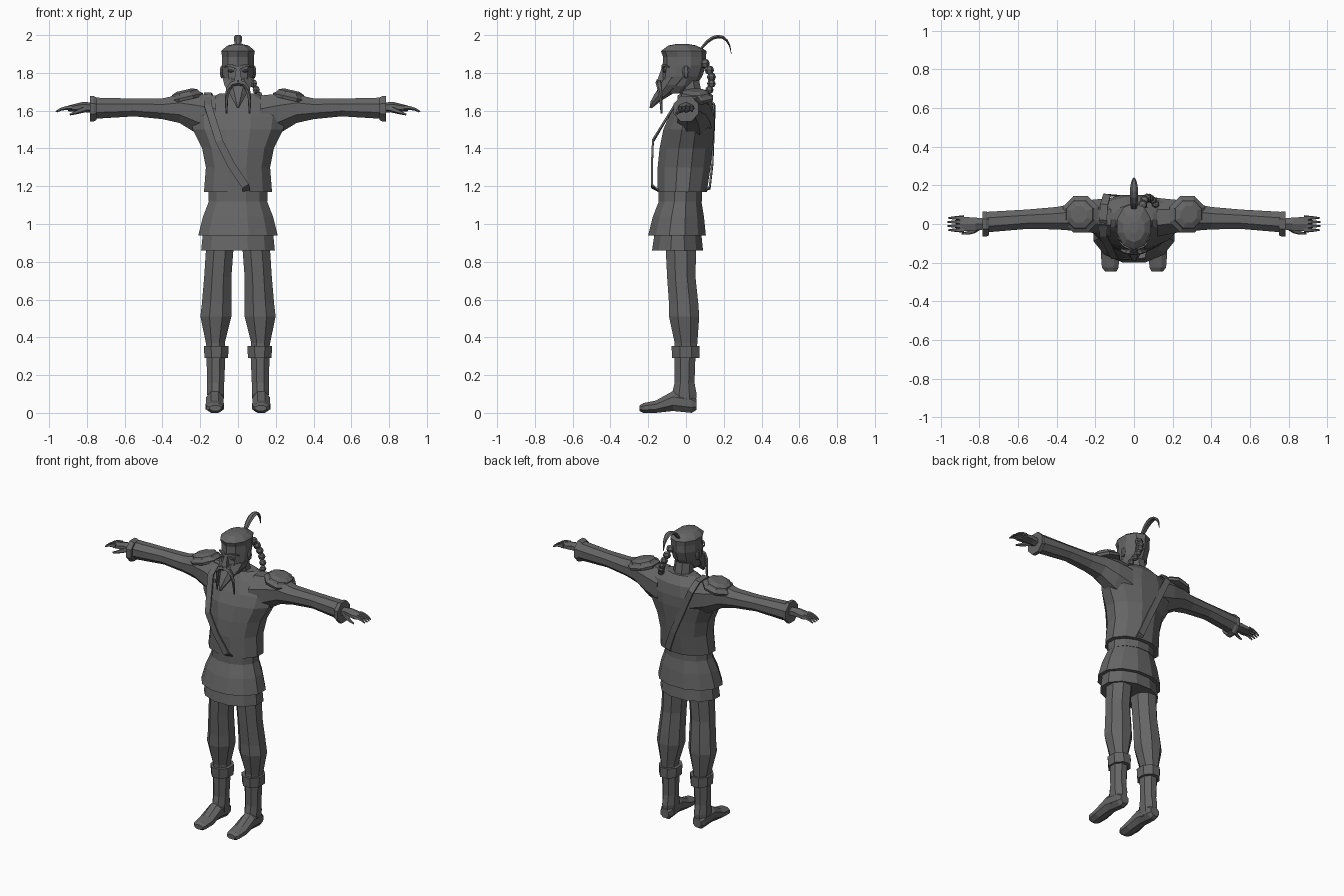
import bpy, bmesh, math
from mathutils import Vector, Matrix
from mathutils.geometry import interpolate_bezier

cube = bpy.data.objects.get("Cube")
if cube:
    bpy.data.objects.remove(cube)

GREY = (.13, .13, .13, 1)
material = bpy.data.materials.new("dark_grey")
material.use_nodes = True
material.diffuse_color = GREY
shader = next(node for node in material.node_tree.nodes if node.type == 'BSDF_PRINCIPLED')
shader.inputs["Base Color"].default_value = GREY


def finish(name, bm, mirror=False):
    bmesh.ops.recalc_face_normals(bm, faces=bm.faces)
    mesh = bpy.data.meshes.new(name)
    bm.to_mesh(mesh)
    bm.free()
    mesh.materials.append(material)
    part = bpy.data.objects.new(name, mesh)
    bpy.context.collection.objects.link(part)
    if mirror:
        part.modifiers.new("Mirror", 'MIRROR').use_mirror_merge = False


def skin(bm, loops):
    """Join matching loops of points into a capped tube."""
    rows = [[bm.verts.new(point) for point in loop] for loop in loops]
    for low, high in zip(rows, rows[1:]):
        for i in range(len(low)):
            bm.faces.new((low[i - 1], low[i], high[i], high[i - 1]))
    bm.faces.new(rows[0])
    bm.faces.new(rows[-1])


def polygon(sides, phase=.5):
    """Corners of a regular polygon whose flats touch the unit circle."""
    reach = 1 / math.cos(math.pi / sides)
    angles = [math.tau * (i + phase) / sides for i in range(sides)]
    return [(reach * math.cos(a), reach * math.sin(a)) for a in angles]


def level(z, wide, front, back, x=0):
    """Horizontal cross-section."""
    middle, deep = (front + back) / 2, (back - front) / 2
    return lambda u, v: (x + wide * u, middle + deep * v, z)


def slice_x(x, y, z, deep, tall):
    """Cross-section of an arm."""
    return lambda u, v: (x, y + deep * u, z + tall * v)


def slice_y(y, wide, low, high, x=0):
    """Cross-section of a part that runs front to back."""
    middle, tall = (low + high) / 2, (high - low) / 2
    return lambda u, v: (x + wide * u, y, middle + tall * v)


def loft(name, sections, sides=8, mirror=False):
    bm = bmesh.new()
    skin(bm, [[section(u, v) for u, v in polygon(sides)] for section in sections])
    finish(name, bm, mirror)


def taper(t):
    return 1 - .7 * t


def spindle(t):
    return math.sin(math.pi * (.15 + .82 * t))


def sweep(name, curve, radius, shape=taper, sides=5, steps=6, flat=1, mirror=False):
    """Tube along a four-point Bezier curve."""
    bm = bmesh.new()
    points = interpolate_bezier(*[Vector(p) for p in curve], steps)
    loops = []
    for i, point in enumerate(points):
        along = points[min(i + 1, steps - 1)] - points[max(i - 1, 0)]
        turn = along.to_track_quat('Z', 'X')
        r = radius * shape(i / (steps - 1))
        loops.append([point + turn @ Vector((r * flat * u, r * v, 0)) for u, v in polygon(sides)])
    skin(bm, loops)
    finish(name, bm, mirror)


def blob(name, centre, size, mirror=False):
    bm = bmesh.new()
    bmesh.ops.create_uvsphere(bm, u_segments=6, v_segments=4, radius=1)
    bm.transform(Matrix.Translation(centre) @ Matrix.Diagonal((*size, 1)))
    finish(name, bm, mirror)


# Tunic and belt
loft("tunic", [
    level(z=1.17, wide=.18, front=-.15, back=.11),
    level(z=1.3, wide=.17, front=-.15, back=.13),
    level(z=1.4, wide=.19, front=-.14, back=.14),
    level(z=1.5, wide=.24, front=-.12, back=.15),
    level(z=1.57, wide=.25, front=-.09, back=.15),
    level(z=1.64, wide=.2, front=-.05, back=.14),
    level(z=1.69, wide=.1, front=-.02, back=.1)], sides=12)
loft("belt", [level(z=z, wide=.155, front=-.145, back=.085) for z in (1.12, 1.18)], sides=12)

# Layered skirt
loft("upper_skirt", [
    level(z=.94, wide=.21, front=-.2, back=.105),
    level(z=1.04, wide=.185, front=-.175, back=.095),
    level(z=1.13, wide=.15, front=-.14, back=.08)], sides=12)
loft("lower_skirt", [
    level(z=.86, wide=.195, front=-.18, back=.09),
    level(z=.96, wide=.185, front=-.165, back=.08)], sides=12)

# Sleeves with flared cuffs
loft("sleeve", [
    slice_x(x=.12, y=.035, z=1.56, deep=.1, tall=.12),
    slice_x(x=.22, y=.04, z=1.585, deep=.085, tall=.105),
    slice_x(x=.31, y=.035, z=1.61, deep=.07, tall=.075),
    slice_x(x=.4, y=.03, z=1.61, deep=.058, tall=.055),
    slice_x(x=.55, y=.025, z=1.617, deep=.05, tall=.047),
    slice_x(x=.76, y=.01, z=1.613, deep=.053, tall=.056)], mirror=True)
loft("cuff", [
    slice_x(x=.75, y=0, z=1.61, deep=.058, tall=.06),
    slice_x(x=.765, y=0, z=1.61, deep=.065, tall=.068),
    slice_x(x=.783, y=0, z=1.61, deep=.065, tall=.068)], mirror=True)

# Hands
loft("palm", [
    slice_x(x=.77, y=0, z=1.615, deep=.028, tall=.024),
    slice_x(x=.82, y=0, z=1.62, deep=.033, tall=.023),
    slice_x(x=.9, y=0, z=1.612, deep=.038, tall=.013)], sides=6, mirror=True)
for i in range(4):
    y = .021 * (i - 1.5)
    tip = .966 - .2 * abs(y)
    sweep(f"finger_{i + 1}", [(.88, y, 1.615), (.91, y, 1.62), (.94, y, 1.61), (tip, y, 1.595)],
          radius=.012, steps=4, mirror=True)
sweep("thumb", [(.81, -.02, 1.61), (.83, -.04, 1.6), (.86, -.05, 1.59), (.89, -.05, 1.58)],
      radius=.015, steps=4, mirror=True)

# Shoulder pads, stepped plates tilted outward
bm = bmesh.new()
plates = ((.09, -.012), (.094, .004), (.075, .018), (.07, .03), (.042, .042))
skin(bm, [[(r * u, r * v, height) for u, v in polygon(8)] for r, height in plates])
bm.transform(Matrix.Translation((.275, .05, 1.668)) @ Matrix.Rotation(math.radians(13), 4, 'Y'))
finish("shoulder_pad", bm, mirror=True)

# Trousers
loft("trouser_leg", [
    level(z=.3, x=.115, wide=.045, front=-.06, back=.055),
    level(z=.37, x=.12, wide=.05, front=-.06, back=.06),
    level(z=.51, x=.117, wide=.082, front=-.09, back=.07),
    level(z=.58, x=.113, wide=.078, front=-.09, back=.065),
    level(z=.72, x=.107, wide=.072, front=-.1, back=.05),
    level(z=.92, x=.093, wide=.073, front=-.11, back=.055)], mirror=True)

# Boots with turned cuffs
loft("boot_cuff", [
    level(z=.29, x=.115, wide=.062, front=-.073, back=.072),
    level(z=.355, x=.115, wide=.066, front=-.077, back=.072)], mirror=True)
loft("boot_shaft", [
    level(z=.03, x=.12, wide=.04, front=-.06, back=.05),
    level(z=.1, x=.118, wide=.045, front=-.075, back=.056),
    level(z=.16, x=.118, wide=.045, front=-.06, back=.045),
    level(z=.3, x=.117, wide=.05, front=-.06, back=.05)], mirror=True)
loft("boot_foot", [
    slice_y(y=-.245, x=.12, wide=.03, low=.01, high=.04),
    slice_y(y=-.225, x=.123, wide=.043, low=0, high=.052),
    slice_y(y=-.16, x=.123, wide=.048, low=0, high=.065),
    slice_y(y=-.07, x=.123, wide=.045, low=.01, high=.115),
    slice_y(y=.03, x=.12, wide=.04, low=0, high=.1),
    slice_y(y=.055, x=.12, wide=.03, low=.015, high=.075)], mirror=True)

# Neck, head and cap
loft("neck", [
    level(z=1.62, wide=.075, front=-.02, back=.1),
    level(z=1.68, wide=.058, front=-.03, back=.085),
    level(z=1.76, wide=.055, front=-.04, back=.07)])
loft("head", [
    level(z=1.69, wide=.04, front=-.115, back=-.01),
    level(z=1.73, wide=.067, front=-.125, back=.045),
    level(z=1.78, wide=.08, front=-.125, back=.08),
    level(z=1.84, wide=.085, front=-.118, back=.1),
    level(z=1.9, wide=.083, front=-.115, back=.1)], sides=10)
loft("cap", [
    level(z=1.885, wide=.084, front=-.116, back=.1),
    level(z=1.915, wide=.089, front=-.127, back=.103),
    level(z=1.925, wide=.08, front=-.115, back=.09),
    level(z=1.945, wide=.055, front=-.09, back=.05),
    level(z=1.953, wide=.02, front=-.05, back=.01)], sides=10)

# Face
loft("nose", [
    level(z=1.76, wide=.02, front=-.152, back=-.11),
    level(z=1.83, wide=.009, front=-.128, back=-.11)], sides=4)
sweep("brow", [(.01, -.12, 1.828), (.03, -.13, 1.84), (.06, -.11, 1.845), (.075, -.09, 1.83)],
      radius=.009, sides=4, mirror=True)
blob("eye", centre=(.038, -.113, 1.81), size=(.02, .012, .008), mirror=True)
blob("ear", centre=(.086, 0, 1.805), size=(.012, .02, .035), mirror=True)

# Beard and drooping moustache
loft("beard", [
    level(z=1.615, wide=.006, front=-.193, back=-.178),
    level(z=1.65, wide=.024, front=-.187, back=-.135),
    level(z=1.69, wide=.045, front=-.165, back=-.07),
    level(z=1.735, wide=.072, front=-.135, back=-.02),
    level(z=1.775, wide=.082, front=-.115, back=.02)])
sweep("moustache", [(0, -.145, 1.752), (.07, -.145, 1.75), (.06, -.13, 1.66), (.062, -.13, 1.585)],
      radius=.014, mirror=True)

# Feather plume arching over the back of the cap
sweep("plume", [(0, .06, 1.89), (0, .12, 2.02), (0, .23, 2.03), (0, .24, 1.9)],
      radius=.019, shape=spindle, sides=6, steps=9, flat=.5)

# Braid of beads behind the left side of the head
braid = [Vector(p) for p in ((.045, .1, 1.85), (.06, .16, 1.78), (.1, .14, 1.7), (.125, .075, 1.655))]
for i, point in enumerate(interpolate_bezier(*braid, 7)):
    r = .026 - .001 * i
    blob(f"braid_bead_{i + 1}", centre=point, size=(r, r, r))

# Strap from the front hem over the right shoulder to the back hem
path = [Vector(p) for p in (
    (.045, -.145, 1.175), (.04, -.18, 1.2), (-.04, -.18, 1.32), (-.1, -.175, 1.44),
    (-.16, -.06, 1.63), (-.16, .02, 1.69), (-.155, .1, 1.685), (-.14, .15, 1.63),
    (0, .14, 1.32), (.05, .125, 1.19), (.05, .1, 1.175))]
bm = bmesh.new()
loops = []
for i, point in enumerate(path):
    along = path[min(i + 1, len(path) - 1)] - path[max(i - 1, 0)]
    outward = Vector((0, point.y - .03, max(0, point.z - 1.6) * 1.5)).normalized()
    side = along.cross(outward).normalized() * .02
    lift = outward * .005
    loops.append([point - side - lift, point + side - lift, point + side + lift, point - side + lift])
skin(bm, loops)
finish("shoulder_strap", bm)
